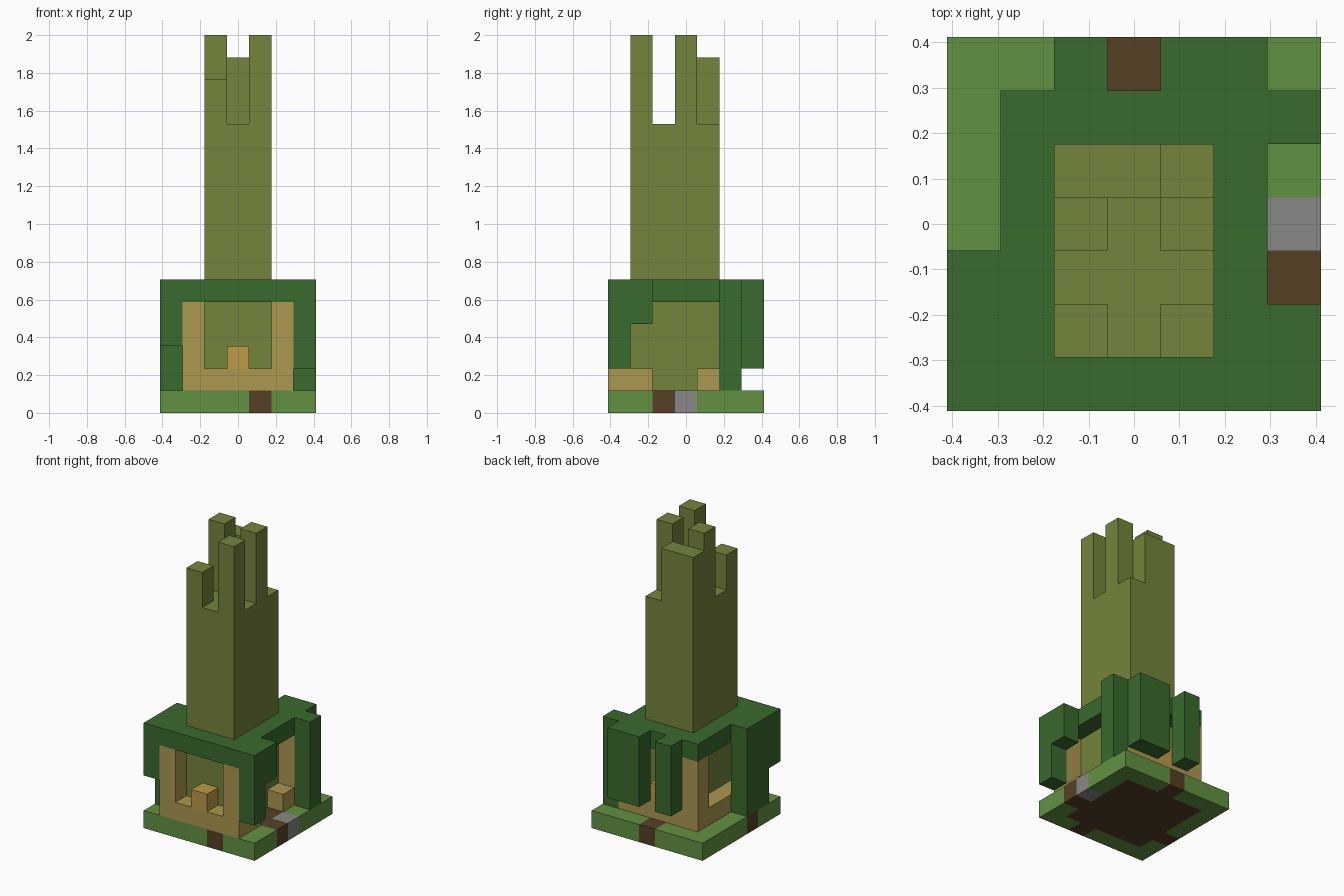
import bpy
import bmesh
from itertools import product
from mathutils import Vector

cube = bpy.data.objects.get("Cube")
if cube:
    bpy.data.objects.remove(cube, do_unlink=True)

UNIT = 2 / 17   # edge of one block
HALF = 3.5      # half of the seven-block footprint


def material(name, colour):
    mat = bpy.data.materials.new(name)
    mat.use_nodes = True
    rgba = (*colour, 1.0)
    mat.diffuse_color = rgba
    mat.node_tree.nodes["Principled BSDF"].inputs["Base Color"].default_value = rgba
    return mat


def span(lo, hi):
    """Cells filling the block box from corner lo up to corner hi."""
    return set(product(*(range(a, b) for a, b in zip(lo, hi))))


def block_part(name, mat, cells):
    """One clean shell around a set of block cells."""
    bm = bmesh.new()
    for cell in cells:
        for axis, side in product(range(3), (-1, 1)):
            near = list(cell)
            near[axis] += side
            if tuple(near) in cells:
                continue
            normal = Vector((0, 0, 0))
            normal[axis] = side
            u = Vector((0, 0, 0))
            u[(axis + 1) % 3] = 1
            v = normal.cross(u)
            mid = Vector(cell) + Vector((0.5 - HALF, 0.5 - HALF, 0.5)) + normal / 2
            ring = [mid + (u * a + v * b) / 2
                    for a, b in ((-1, -1), (1, -1), (1, 1), (-1, 1))]
            bm.faces.new([bm.verts.new(p * UNIT) for p in ring])
    bmesh.ops.remove_doubles(bm, verts=bm.verts, dist=UNIT / 100)
    bmesh.ops.dissolve_limit(bm, angle_limit=0.01, verts=bm.verts, edges=bm.edges)
    mesh = bpy.data.meshes.new(name)
    bm.to_mesh(mesh)
    bm.free()
    mesh.materials.append(mat)
    obj = bpy.data.objects.new(name, mesh)
    bpy.context.collection.objects.link(obj)
    return obj


grass = material("grass green", (0.122, 0.287, 0.054))
leaf = material("leaf green", (0.042, 0.144, 0.027))
olive = material("olive bark", (0.174, 0.231, 0.045))
sand = material("sand", (0.413, 0.314, 0.080))
amber = material("amber", (0.515, 0.328, 0.061))
soil = material("soil brown", (0.093, 0.051, 0.018))
stone = material("stone grey", (0.246, 0.246, 0.246))

# Ground slab: soil core with paths to the edges, one stone, grass around
stone_cells = {(6, 3, 0)}
soil_cells = span((1, 1, 0), (6, 6, 1)) | {(4, 0, 0), (6, 2, 0), (3, 6, 0), (0, 2, 0)}
block_part("ground_stone", stone, stone_cells)
block_part("ground_soil", soil, soil_cells)
block_part("ground_grass", grass,
           span((0, 0, 0), (7, 7, 1)) - soil_cells - stone_cells)

# Tower with a broken crown
tower = span((2, 1, 1), (5, 5, 13))
crown = {(2, 1): 15, (4, 1): 17, (2, 3): 17, (4, 3): 17, (2, 4): 16, (3, 4): 16}
for (x, y), top in crown.items():
    tower |= span((x, y, 13), (x + 1, y + 1, top))
block_part("tower", olive, tower)

# Front and back walls, each with a window and a small block on its sill
for name, y in (("front", 0), ("back", 5)):
    wall = span((1, y, 1), (6, y + 1, 5)) - span((2, y, 2), (5, y + 1, 5))
    block_part(name + "_wall", sand, wall)
    block_part(name + "_sill_block", amber, {(3, y, 2)})

# Low side walls, with a doorway on the left side
block_part("right_low_wall", sand, span((1, 1, 1), (2, 5, 2)))
block_part("left_low_wall", sand, {(5, 1, 1), (5, 4, 1)})

# Leaf canopy with the hanging clumps
canopy = span((0, 0, 5), (7, 6, 6))
canopy -= span((0, 3, 5), (1, 6, 6)) | span((6, 2, 5), (7, 5, 6))
canopy -= tower
clumps = [
    ((0, 0, 3), (1, 1, 6)), ((0, 1, 1), (1, 3, 6)),   # right side
    ((6, 0, 2), (7, 1, 6)), ((6, 1, 4), (7, 2, 6)),   # left front
    ((6, 5, 1), (7, 6, 6)),                           # left back
    ((2, 6, 2), (3, 7, 6)), ((4, 6, 2), (6, 7, 6)),   # back
]
for lo, hi in clumps:
    canopy |= span(lo, hi)
block_part("leaf_canopy", leaf, canopy)
